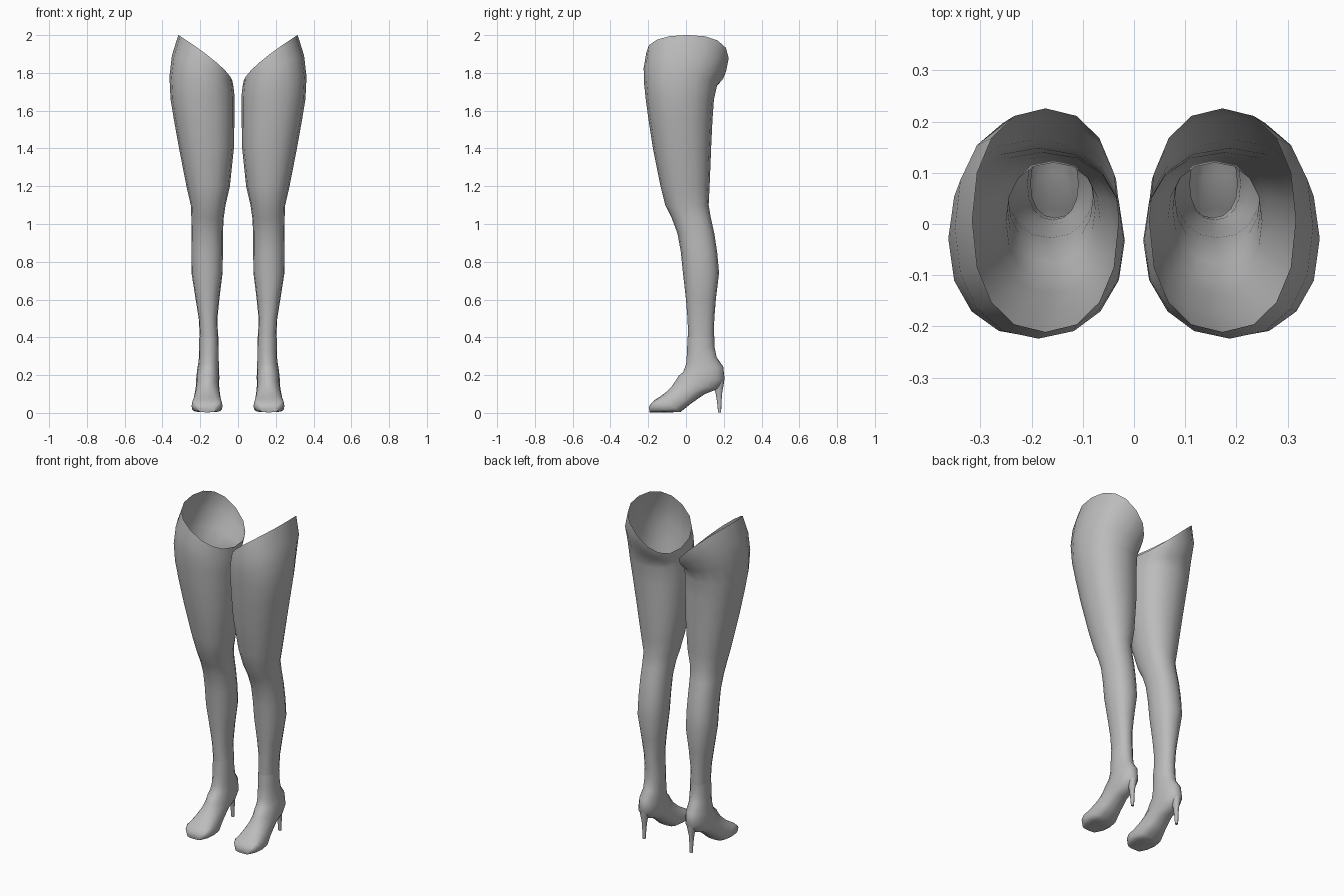
import bpy, bmesh, math

if "Cube" in bpy.data.objects:
    bpy.data.objects.remove(bpy.data.objects["Cube"])

N = 16
grey = bpy.data.materials.new("neutral grey")
grey.diffuse_color = (0.5, 0.5, 0.5, 1)
grey.use_nodes = True
grey.node_tree.nodes["Principled BSDF"].inputs["Base Color"].default_value = grey.diffuse_color


def unit(i, power=2.25):
    """Point on a slightly squared circle; i = 0 points outward (+x)."""
    a = 2 * math.pi * i / N
    c, s = math.cos(a), math.sin(a)
    k = 2 / power
    return math.copysign(abs(c) ** k, c), math.copysign(abs(s) ** k, s)


def loft(name, rings, cap_start=False, cap_end=False):
    """Skin a list of rings, then mirror for the other leg."""
    bm = bmesh.new()
    loops = [[bm.verts.new(p) for p in ring] for ring in rings]
    for a, b in zip(loops, loops[1:]):
        for i in range(N):
            j = (i + 1) % N
            bm.faces.new((a[i], a[j], b[j], b[i]))
    if cap_start:
        bm.faces.new(loops[0][::-1])
    if cap_end:
        bm.faces.new(loops[-1])
    bmesh.ops.recalc_face_normals(bm, faces=bm.faces)
    mesh = bpy.data.meshes.new(name)
    bm.to_mesh(mesh)
    bm.free()
    obj = bpy.data.objects.new(name, mesh)
    bpy.context.collection.objects.link(obj)
    mesh.materials.append(grey)
    obj.modifiers.new("other side", 'MIRROR').use_mirror_merge = False
    bpy.ops.object.select_all(action='DESELECT')
    obj.select_set(True)
    bpy.context.view_layer.objects.active = obj
    bpy.ops.object.shade_smooth_by_angle(angle=math.radians(50))
    return obj


def level(z, x0, x1, y0, y1):
    """Horizontal ring filling a box in x and y."""
    pts = []
    for i in range(N):
        u, v = unit(i)
        pts.append(((x0 + x1) / 2 + u * (x1 - x0) / 2,
                    (y0 + y1) / 2 + v * (y1 - y0) / 2, z))
    return pts


def rim_height(x, y):
    """Slanted cut at the top of the thigh, lower at the back."""
    t = max(0, (x - 0.03) / 0.285)
    drop = 0.05 * max(0, y / 0.22) * (1 - t)
    return 1.76 + 0.24 * t ** 0.75 - drop


# Leg: z, inner x, outer x, front y, back y
leg = [level(*r) for r in [
    (0.40, .106, .202, .012, .147), (0.50, .109, .208, .008, .150),
    (0.60, .099, .224, .000, .158), (0.74, .082, .246, -.016, .175),
    (0.85, .080, .247, -.027, .165), (0.95, .080, .246, -.045, .150),
    (1.03, .076, .247, -.075, .132), (1.10, .066, .250, -.110, .120),
    (1.20, .043, .273, -.135, .125), (1.40, .022, .312, -.175, .133),
    (1.55, .019, .339, -.198, .140), (1.66, .018, .357, -.213, .148)]]

# Thigh top: rings blend from the level cut up to the slanted rim
rim = [(x, y, rim_height(x, y)) for x, y, _ in level(0, .030, .316, -.211, .226)]
for t, box in ((0.35, (.020, .363, -.222, .165)), (0.68, (.024, .350, -.224, .212))):
    leg.append([(x, y, 1.66 + t * (r[2] - 1.66))
                for (x, y, _), r in zip(level(0, *box), rim)])
leg.append(rim)
loft("leg", leg)


def slanted(fy, fz, by, bz, w, cx, power=2.1):
    """Ring tilted in the side plane, from a front point to a back point."""
    pts = []
    for i in range(N):
        u, v = unit(i, power)
        t = (v + 1) / 2
        pts.append((cx + u * w, fy + (by - fy) * t, fz + (bz - fz) * t))
    return pts


# Ankle boot: front y, z, back y, z, half width, centre x, squareness
boot = [slanted(*r) for r in [
    (.008, .405, .150, .405, .051, .154), (.006, .33, .150, .355, .052, .154),
    (.001, .26, .162, .295, .053, .155), (-.015, .215, .197, .245, .058, .158),
    (-.038, .198, .205, .175, .061, .160), (-.055, .170, .172, .128, .061, .161),
    (-.076, .140, .100, .100, .064, .162), (-.108, .108, .030, .052, .071, .163, 2.5),
    (-.138, .086, -.030, .004, .079, .164, 3), (-.163, .070, -.090, .003, .082, .164, 3.5),
    (-.183, .052, -.150, .003, .072, .164, 3.5), (-.197, .030, -.192, .003, .046, .164, 3)]]
loft("ankle_boot", boot, cap_end=True)

# Stiletto heel: z, inner x, outer x, front y, back y
heel = [level(*r) for r in [
    (.003, .151, .169, .170, .186), (.06, .149, .171, .164, .188),
    (.11, .146, .174, .156, .192), (.145, .138, .182, .140, .199),
    (.185, .130, .190, .125, .203)]]
loft("stiletto_heel", heel, cap_start=True, cap_end=True)
